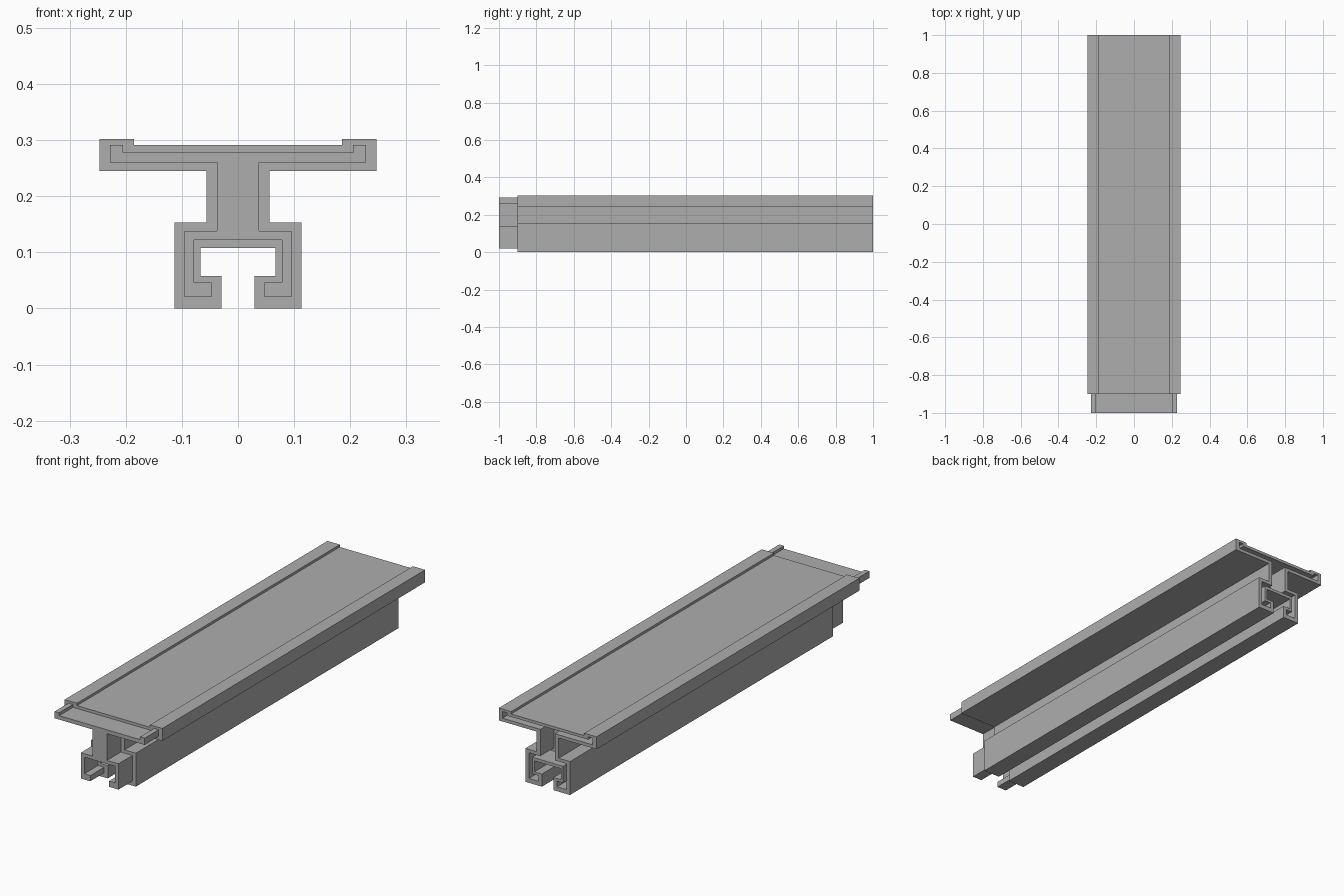
import bpy
import bmesh

cube = bpy.data.objects.get("Cube")
if cube:
    bpy.data.objects.remove(cube, do_unlink=True)

# Right half of each cross-section (x, z), from the top lip down to the channel ceiling
OUTER = [(.185, .291), (.185, .302), (.247, .302), (.247, .245),
         (.056, .245), (.056, .153), (.113, .153), (.113, 0),
         (.029, 0), (.029, .058), (.067, .058), (.067, .108)]
INNER = [(.205, .278), (.205, .291), (.228, .291), (.228, .26),
         (.037, .26), (.037, .138), (.095, .138), (.095, .02),
         (.047, .02), (.047, .046), (.078, .046), (.078, .122)]

# Socket floor, socket rim, outer back, outer front, plug root, plug tip
SECTIONS = [(INNER, .9), (INNER, 1), (OUTER, 1),
            (OUTER, -.9), (INNER, -.9), (INNER, -1)]


def make_loop(bm, half, y):
    """Mirror a half section in x and place it at depth y."""
    points = half + [(-x, z) for x, z in reversed(half)]
    return [bm.verts.new((x, y, z)) for x, z in points]


def bridge(bm, a, b):
    """Join two matching closed loops with quads."""
    for i in range(len(a)):
        j = (i + 1) % len(a)
        bm.faces.new((a[i], a[j], b[j], b[i]))


# Aluminium material
metal = bpy.data.materials.new("grey metal")
metal.use_nodes = True
colour = (.42, .42, .42, 1)
metal.diffuse_color = colour
metal.node_tree.nodes["Principled BSDF"].inputs["Base Color"].default_value = colour

# Rail with a plug at the front and a matching socket at the back
bm = bmesh.new()
loops = [make_loop(bm, half, y) for half, y in SECTIONS]
for a, b in zip(loops, loops[1:]):
    bridge(bm, a, b)
bm.faces.new(loops[0])
bm.faces.new(loops[-1])
bmesh.ops.recalc_face_normals(bm, faces=bm.faces[:])

mesh = bpy.data.meshes.new("rail")
bm.to_mesh(mesh)
bm.free()
mesh.materials.append(metal)
rail = bpy.data.objects.new("rail", mesh)
bpy.context.collection.objects.link(rail)
